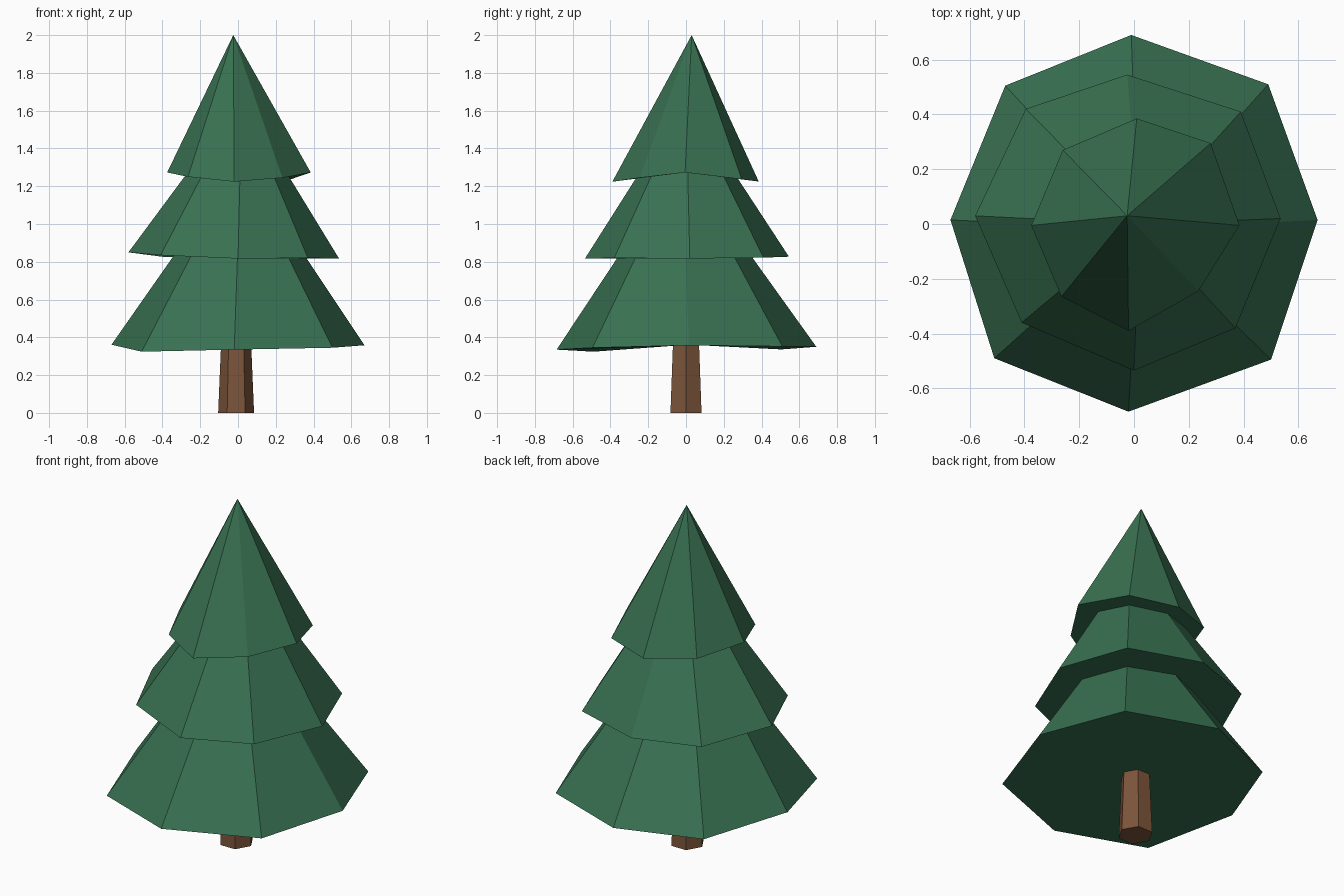
import bpy, bmesh
from math import cos, sin, pi

if "Cube" in bpy.data.objects:
    bpy.data.objects.remove(bpy.data.objects["Cube"])


def material(name, rgb):
    m = bpy.data.materials.new(name)
    m.diffuse_color = (*rgb, 1)
    m.use_nodes = True
    m.node_tree.nodes["Principled BSDF"].inputs["Base Color"].default_value = m.diffuse_color
    return m


def make_object(name, bm, mat):
    bmesh.ops.recalc_face_normals(bm, faces=bm.faces)
    mesh = bpy.data.meshes.new(name)
    bm.to_mesh(mesh)
    bm.free()
    mesh.materials.append(mat)
    ob = bpy.data.objects.new(name, mesh)
    bpy.context.collection.objects.link(ob)


def tier(name, rim, apex, mat):
    """Closed cone over an irregular rim."""
    bm = bmesh.new()
    ring = [bm.verts.new(p) for p in rim]
    tip = bm.verts.new(apex)
    for i, v in enumerate(ring):
        bm.faces.new((v, ring[(i + 1) % len(ring)], tip))
    bm.faces.new(ring[::-1])
    make_object(name, bm, mat)


green = material("foliage", (0.04, 0.165, 0.083))
brown = material("bark", (0.2, 0.09, 0.042))

# Trunk: tapered six-sided prism, its top hidden in the foliage
bm = bmesh.new()
rings = [[bm.verts.new((-0.01 + r * cos(i * pi / 3), r * sin(i * pi / 3), z))
          for i in range(6)] for r, z in ((0.095, 0), (0.074, 0.5))]
for i in range(6):
    j = (i + 1) % 6
    bm.faces.new((rings[0][i], rings[0][j], rings[1][j], rings[1][i]))
bm.faces.new(rings[0][::-1])
bm.faces.new(rings[1])
make_object("trunk", bm, brown)

# Foliage tiers: slightly uneven eight-sided rims, counter-clockwise from +x
tier("bottom_foliage",
     [(0.67, 0.015, 0.358), (0.49, 0.51, 0.352), (-0.01, 0.69, 0.35), (-0.47, 0.505, 0.336),
      (-0.67, 0.015, 0.361), (-0.51, -0.49, 0.324), (-0.02, -0.685, 0.335), (0.5, -0.495, 0.345)],
     (0.015, -0.02, 1.34), green)
tier("middle_foliage",
     [(0.535, 0.02, 0.817), (0.39, 0.41, 0.822), (-0.025, 0.545, 0.827), (-0.395, 0.42, 0.826),
      (-0.58, 0.03, 0.85), (-0.41, -0.36, 0.835), (0, -0.535, 0.817), (0.37, -0.38, 0.82)],
     (0.02, 0, 1.66), green)
tier("top_foliage",
     [(0.385, -0.005, 1.273), (0.28, 0.295, 1.237), (0.01, 0.385, 1.225), (-0.26, 0.27, 1.25),
      (-0.375, -0.005, 1.273), (-0.265, -0.265, 1.25), (-0.02, -0.39, 1.224), (0.235, -0.245, 1.245)],
     (-0.025, 0.03, 2), green)
